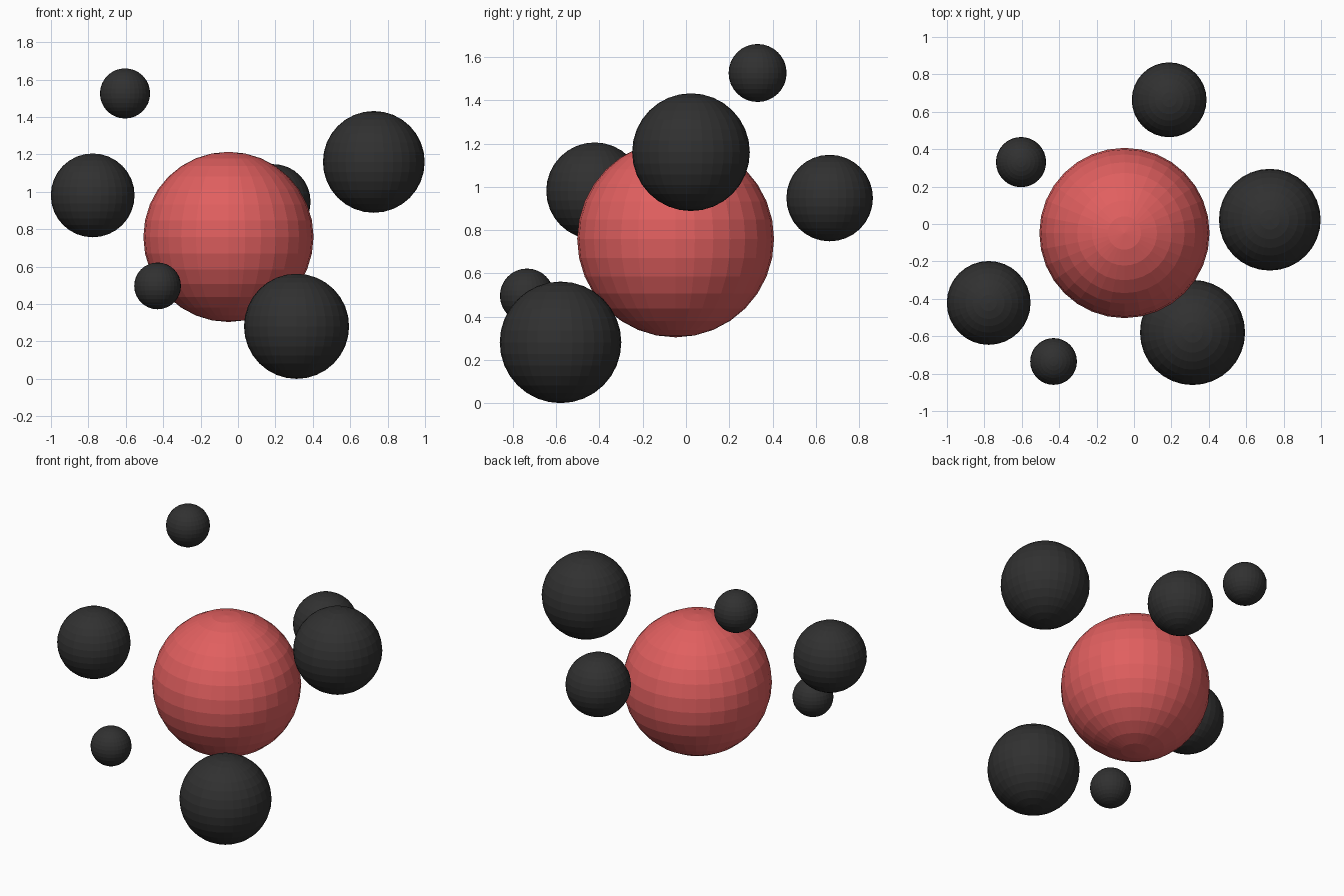
import bpy

if "Cube" in bpy.data.objects:
    bpy.data.objects.remove(bpy.data.objects["Cube"])


def material(name, color):
    mat = bpy.data.materials.new(name)
    mat.diffuse_color = (*color, 1.0)
    mat.use_nodes = True
    mat.node_tree.nodes["Principled BSDF"].inputs["Base Color"].default_value = mat.diffuse_color
    return mat


def ball(name, center, radius, mat):
    # flat-shaded UV sphere
    bpy.ops.mesh.primitive_uv_sphere_add(segments=32, ring_count=16,
                                         radius=radius, location=center)
    obj = bpy.context.object
    obj.name = name
    obj.data.materials.append(mat)
    return obj


red = material("red", (0.75, 0.115, 0.115))
black = material("black", (0.03, 0.03, 0.03))

# Large central sphere
ball("core_sphere", (-0.051, -0.048, 0.759), 0.455, red)

# Surrounding satellites: name, centre, radius
satellites = [
    ("upper_left_sphere", (-0.604, 0.331, 1.526), 0.134),
    ("left_sphere", (-0.777, -0.422, 0.981), 0.224),
    ("right_sphere", (0.726, 0.023, 1.160), 0.272),
    ("front_left_sphere", (-0.430, -0.735, 0.497), 0.125),
    ("bottom_sphere", (0.313, -0.580, 0.281), 0.281),
    ("back_sphere", (0.188, 0.664, 0.948), 0.200),
]
for name, center, radius in satellites:
    ball(name, center, radius, black)
